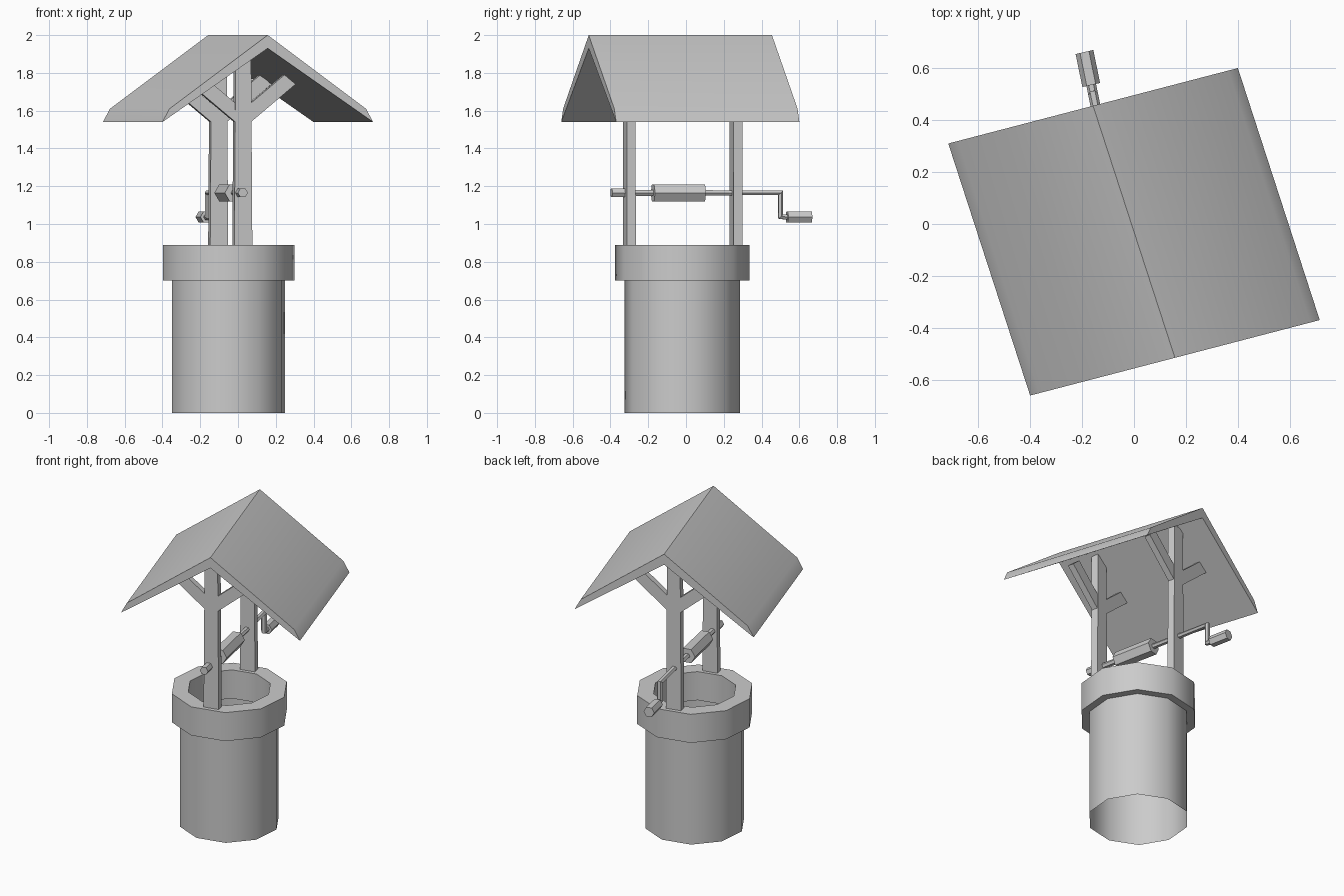
import bpy, bmesh
from math import radians, sin, cos, tau
from mathutils import Vector

if "Cube" in bpy.data.objects:
    bpy.data.objects.remove(bpy.data.objects["Cube"], do_unlink=True)

grey = bpy.data.materials.new("plain grey")
grey.use_nodes = True
grey.diffuse_color = (0.6, 0.6, 0.6, 1)
grey.node_tree.nodes["Principled BSDF"].inputs["Base Color"].default_value = (0.6, 0.6, 0.6, 1)

TURN = radians(13)


def finish(bm, name):
    """Turn a bmesh into a shaded object."""
    bmesh.ops.recalc_face_normals(bm, faces=bm.faces)
    mesh = bpy.data.meshes.new(name)
    bm.to_mesh(mesh)
    bm.free()
    mesh.materials.append(grey)
    obj = bpy.data.objects.new(name, mesh)
    bpy.context.collection.objects.link(obj)
    bpy.ops.object.select_all(action='DESELECT')
    obj.select_set(True)
    bpy.context.view_layer.objects.active = obj
    bpy.ops.object.shade_smooth_by_angle(angle=radians(42))
    return obj


def slab(name, profile, depth, centre, across=TURN, along=TURN):
    """Extrude a (width, height) profile to both sides of a centre."""
    u = Vector((cos(across), sin(across), 0))
    v = Vector((-sin(along), cos(along), 0))
    base = Vector((*centre, 0))
    bm = bmesh.new()
    verts = [bm.verts.new(base + u * x + Vector((0, 0, z)) - v * depth / 2) for x, z in profile]
    face = bm.faces.new(verts)
    out = bmesh.ops.extrude_face_region(bm, geom=[face])
    moved = [e for e in out["geom"] if isinstance(e, bmesh.types.BMVert)]
    bmesh.ops.translate(bm, verts=moved, vec=v * depth)
    if face.is_valid and len(face.edges[0].link_faces) < 2:
        bm.faces.new(verts)
    return finish(bm, name)


def lathe(name, profile, centre, closed, sides=10):
    """Sweep a (radius, height) profile around the well axis."""
    bm = bmesh.new()
    rings = []
    for r, z in profile:
        angles = [TURN + tau * i / sides for i in range(sides)]
        rings.append([bm.verts.new((centre[0] + r * cos(a), centre[1] + r * sin(a), z)) for a in angles])
    pairs = list(zip(rings, rings[1:]))
    if closed:
        pairs.append((rings[-1], rings[0]))
    for low, high in pairs:
        for i in range(sides):
            j = (i + 1) % sides
            bm.faces.new((low[i], low[j], high[j], high[i]))
    return finish(bm, name)


def hex_rod(name, points, radius):
    """Six-sided rod following a list of points, mitred at each bend."""
    pts = [Vector(p) for p in points]
    side = Vector((cos(TURN), sin(TURN), 0))
    bm = bmesh.new()
    rings = []
    for i, p in enumerate(pts):
        before = (p - pts[max(i - 1, 0)]).normalized()
        after = (pts[min(i + 1, len(pts) - 1)] - p).normalized()
        up = side.cross((before + after).normalized())
        rings.append([bm.verts.new(p + radius * (side * cos(tau * k / 6) + up * sin(tau * k / 6)))
                      for k in range(6)])
    for a, b in zip(rings, rings[1:]):
        for k in range(6):
            bm.faces.new((a[k], a[k - 1], b[k - 1], b[k]))
    bm.faces.new(rings[0])
    bm.faces.new(rings[-1])
    return finish(bm, name)


# Well shaft, an open tube, and the thick rim on top
well = (-0.05, -0.02)
lathe("well_shaft", [(0.307, 0), (0.307, 0.72)], well, False)
lathe("well_rim", [(0.357, 0.70), (0.357, 0.89), (0.255, 0.89), (0.255, 0.70)], well, True)

# Gabled roof with bevelled eaves
half = [(0.538, 1.61), (0.576, 1.54)]
roof = [(0, 2.0)] + half + [(0, 1.93)] + [(-x, z) for x, z in reversed(half)]
slab("roof", roof, 1.02, (0, -0.03), radians(14.6), radians(18))

# Posts with a pair of slanted braces each
post = [(-0.049, 0.86), (0.049, 0.86), (0.042, 1.92), (-0.042, 1.92)]
brace = [(0.03, 1.53), (0.285, 1.74), (0.225, 1.79), (0.03, 1.63)]
for label, spot in (("front", (0.023, -0.30)), ("back", (-0.105, 0.265))):
    slab(label + "_post", post, 0.048, spot)
    for hand, s in (("left", 1), ("right", -1)):
        slab(f"{label}_brace_{hand}", [(x * s, z) for x, z in brace], 0.04, spot)


def axle(y, z=1.165):
    """Point on the line of the axle."""
    return (0.026 - 0.205 * (y + 0.395), y, z)


# Winding axle, rope drum, end knob and crank handle
hex_rod("axle_and_crank", [axle(-0.36), axle(0.5), axle(0.5, 1.04), axle(0.56, 1.035)], 0.019)
hex_rod("axle_knob", [axle(-0.395), axle(-0.32)], 0.027)
hex_rod("rope_drum", [axle(-0.175), axle(0.095)], 0.052)
hex_rod("crank_grip", [axle(0.535, 1.037), axle(0.662, 1.037)], 0.035)
